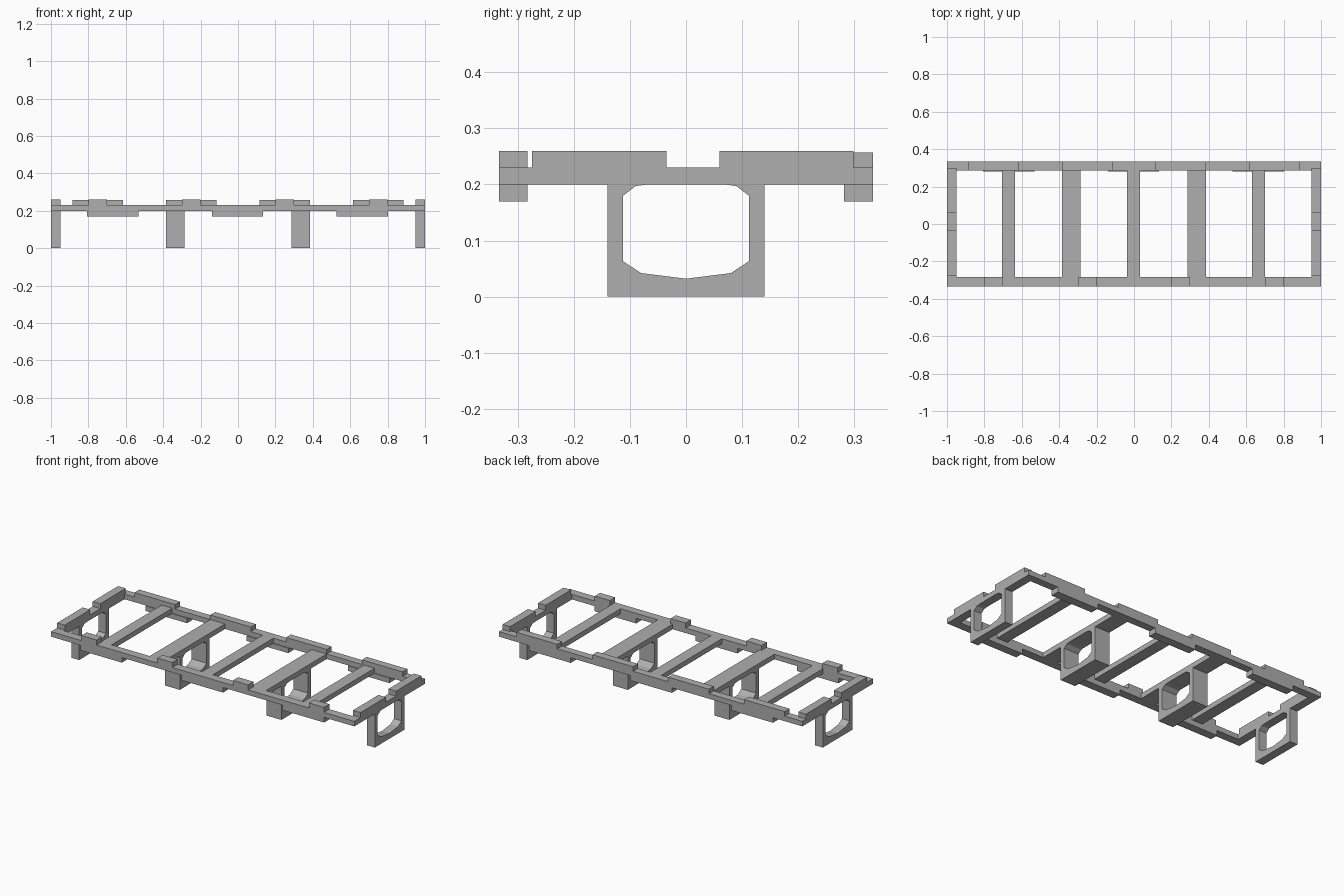
import bpy
import bmesh

cube = bpy.data.objects.get("Cube")
if cube:
    bpy.data.objects.remove(cube, do_unlink=True)

# One plain grey for the whole frame
grey = bpy.data.materials.new("matte grey")
grey.use_nodes = True
colour = (0.43, 0.43, 0.43, 1)
grey.diffuse_color = colour
grey.node_tree.nodes["Principled BSDF"].inputs["Base Color"].default_value = colour

# Shared levels and widths
BASE, TOP, TAB_TOP, TAB_LOW = 0.20, 0.23, 0.26, 0.17
OUT, FRONT_IN, BACK_IN, END_IN = 0.333, -0.283, 0.287, 0.95


def finish(name, bm):
    bmesh.ops.recalc_face_normals(bm, faces=bm.faces)
    mesh = bpy.data.meshes.new(name)
    bm.to_mesh(mesh)
    bm.free()
    mesh.materials.append(grey)
    obj = bpy.data.objects.new(name, mesh)
    bpy.context.collection.objects.link(obj)
    return obj


def box(name, xs, ys, zs):
    bm = bmesh.new()
    bmesh.ops.create_cube(bm, size=1)
    for v in bm.verts:
        for axis, (low, high) in enumerate((xs, ys, zs)):
            v.co[axis] = high if v.co[axis] > 0 else low
    return finish(name, bm)


def bracket(name, x0, x1):
    """Hanging loop: half of the section, mirrored, with a cut-cornered opening."""
    hole = [(0, 0.032), (0.08, 0.042), (0.112, 0.063),
            (0.112, 0.18), (0.09, 0.197), (0.07, BASE)]
    rim = [(0.14, BASE), (0.14, 0), (0, 0)]
    bm = bmesh.new()
    for side in (1, -1):
        face = bm.faces.new([bm.verts.new((x0, side * y, z)) for y, z in hole + rim])
        made = bmesh.ops.extrude_face_region(bm, geom=[face], use_keep_orig=True)
        moved = [g for g in made["geom"] if isinstance(g, bmesh.types.BMVert)]
        bmesh.ops.translate(bm, verts=moved, vec=(x1 - x0, 0, 0))
    # Join the halves and drop the wall between them
    bmesh.ops.remove_doubles(bm, verts=bm.verts, dist=0.0001)
    inner = [f for f in bm.faces if all(abs(v.co.y) < 0.001 for v in f.verts)]
    bmesh.ops.delete(bm, geom=inner, context="FACES_ONLY")
    return finish(name, bm)


# Long rails
box("front_rail", (-1, 1), (-OUT, FRONT_IN), (BASE, TOP))
box("back_rail", (-1, 1), (BACK_IN, OUT), (BASE, TOP))

# End rails, each with two raised blocks
for label, xs in (("right", (-1, -END_IN)), ("left", (END_IN, 1))):
    box(label + "_end_rail", xs, (FRONT_IN, BACK_IN), (BASE, TOP))
    box(label + "_end_front_block", xs, (-0.275, -0.035), (TOP, TAB_TOP))
    box(label + "_end_back_block", xs, (0.06, 0.299), (TOP, TAB_TOP))
    bracket(label + "_end_bracket", *xs)

# Cross bars: wide ones carry brackets
for i, x in enumerate((-0.67, -0.335, -0.003, 0.335, 0.665)):
    half = 0.049 if i % 2 else 0.035
    box(f"cross_bar_{i + 1}", (x - half, x + half), (FRONT_IN, BACK_IN), (BASE, TOP))
    if i % 2:
        bracket(f"middle_bracket_{i // 2 + 1}", x - half, x + half)

# Upper tabs: short in front, long at the back
for i in range(4):
    x = -0.75 + i * 0.5
    box(f"front_upper_tab_{i + 1}", (x - 0.05, x + 0.05), (-OUT, FRONT_IN), (TOP, TAB_TOP))
    box(f"back_upper_tab_{i + 1}", (x - 0.134, x + 0.134), (BACK_IN, OUT), (TOP, 0.257))

# Lower tabs under both rails
for i in range(3):
    x = -0.67 + i * 0.667
    xs = (x - 0.137, x + 0.137)
    box(f"front_lower_tab_{i + 1}", xs, (-OUT, FRONT_IN), (TAB_LOW, BASE))
    box(f"back_lower_tab_{i + 1}", xs, (0.282, OUT), (TAB_LOW, BASE))
